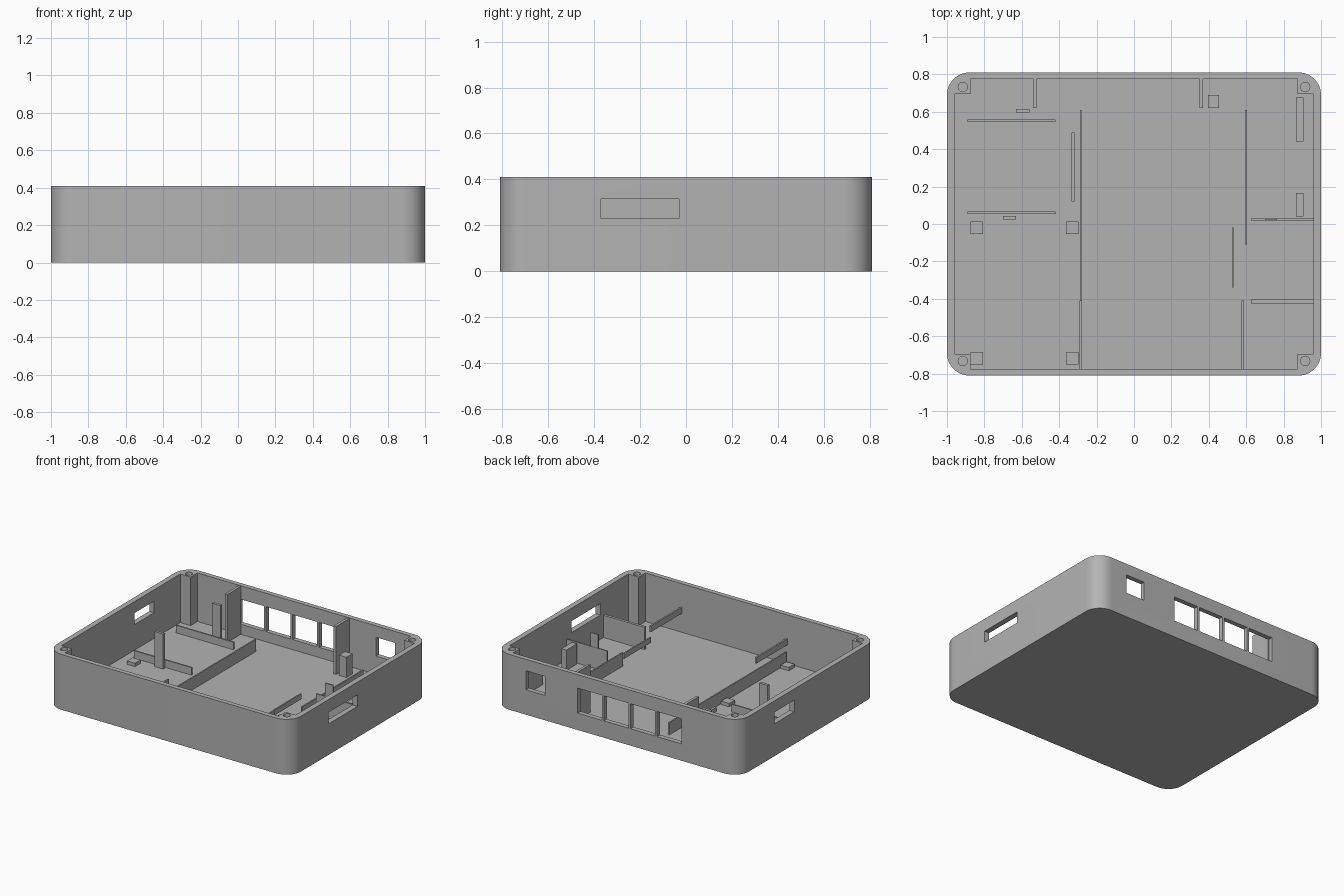
import bpy, bmesh
from math import cos, sin, radians
from mathutils import Matrix

cube = bpy.data.objects.get("Cube")
if cube:
    bpy.data.objects.remove(cube, do_unlink=True)

HX, HY, TOP = 1.0, 0.81, 0.41
WALL_X, WALL_Y, FLOOR = 0.96, 0.775, 0.05
POST_X, POST_Y = 0.875, 0.695

grey = bpy.data.materials.new("plain grey")
grey.use_nodes = True
colour = (0.45, 0.45, 0.45, 1)
grey.diffuse_color = colour
grey.node_tree.nodes["Principled BSDF"].inputs["Base Color"].default_value = colour


def finish(name, bm):
    bmesh.ops.recalc_face_normals(bm, faces=bm.faces[:])
    mesh = bpy.data.meshes.new(name)
    bm.to_mesh(mesh)
    bm.free()
    mesh.materials.append(grey)
    ob = bpy.data.objects.new(name, mesh)
    bpy.context.collection.objects.link(ob)
    return ob


def box(name, x, y, z):
    """Box from (min, max) pairs."""
    bm = bmesh.new()
    bmesh.ops.create_cube(bm, size=1)
    for v in bm.verts:
        v.co = [lo + (c + 0.5) * (hi - lo) for c, (lo, hi) in zip(v.co, (x, y, z))]
    return finish(name, bm)


def rounded_slab(name, radius, steps=12):
    bm = bmesh.new()
    ring = []
    for q, (sx, sy) in enumerate([(1, 1), (-1, 1), (-1, -1), (1, -1)]):
        for i in range(steps + 1):
            a = radians(90 * (q + i / steps))
            ring.append(bm.verts.new((sx * (HX - radius) + radius * cos(a),
                                      sy * (HY - radius) + radius * sin(a), 0)))
    face = bm.faces.new(ring)
    up = bmesh.ops.extrude_face_region(bm, geom=[face])["geom"]
    bmesh.ops.translate(bm, vec=(0, 0, TOP),
                        verts=[g for g in up if isinstance(g, bmesh.types.BMVert)])
    return finish(name, bm)


def cut(target, cutter):
    cutter.hide_render = True
    mod = target.modifiers.new("cut", "BOOLEAN")
    mod.operation, mod.solver, mod.object = "DIFFERENCE", "EXACT", cutter
    bpy.context.view_layer.objects.active = target
    bpy.ops.object.modifier_apply(modifier=mod.name)
    bpy.data.objects.remove(cutter, do_unlink=True)


# Open tray, its cavity leaves four square corner posts
case = rounded_slab("case_body", 0.12)
cut(case, box("cavity_long", (-WALL_X, WALL_X), (-POST_Y, POST_Y), (FLOOR, 0.6)))
cut(case, box("cavity_wide", (-POST_X, POST_X), (-WALL_Y, WALL_Y), (FLOOR, 0.6)))

# Screw holes in the corner posts
for sx in (-1, 1):
    for sy in (-1, 1):
        bm = bmesh.new()
        bmesh.ops.create_cone(bm, cap_ends=True, segments=24, radius1=0.025, radius2=0.025,
                              depth=0.4, matrix=Matrix.Translation((sx * 0.915, sy * 0.732, 0.4)))
        cut(case, finish("screw_hole", bm))

# Side slots, back socket and row of four back windows
cut(case, box("right_slot", (-1.1, -0.9), (0.16, 0.39), (0.24, 0.325)))
cut(case, box("left_slot", (0.9, 1.1), (-0.37, -0.03), (0.23, 0.315)))
cut(case, box("back_socket", (0.59, 0.745), (0.7, 0.9), (0.185, 0.325)))
for i in range(4):
    x = -0.53 + i * 0.2175
    cut(case, box("back_window", (x, x + 0.2), (0.7, 0.9), (0.125, 0.31)))

bpy.ops.object.select_all(action="DESELECT")
case.select_set(True)
bpy.context.view_layer.objects.active = case
bpy.ops.object.shade_smooth_by_angle(angle=radians(30))

BASE = FLOOR - 0.01  # parts sink slightly into the floor

# Tall fins either side of the windows
for x in (-0.53, 0.36):
    box("window_fin", (x - 0.01, x + 0.01), (0.62, 0.78), (BASE, 0.405))

# Rails that hold the small board on the right, with clip posts
for y in (0.06, 0.552):
    box("board_rail", (-0.89, -0.42), (y - 0.006, y + 0.006), (BASE, 0.105))
box("back_clip_post", (-0.63, -0.56), (0.595, 0.615), (BASE, 0.32))
box("front_clip_post", (-0.70, -0.63), (0.023, 0.043), (BASE, 0.31))

# Long dividing rails
box("right_divider", (-0.29, -0.28), (-0.76, 0.61), (BASE, 0.14))
box("left_divider", (0.593, 0.603), (-0.11, 0.61), (BASE, 0.15))
box("low_rail", (-0.333, -0.317), (0.12, 0.49), (BASE, 0.08))
box("raised_bar", (0.523, 0.533), (-0.34, -0.02), (0.155, 0.195))

# Bars reaching in from the front wall
for x in (-0.285, 0.582):
    box("front_bar", (x - 0.006, x + 0.006), (-0.78, -0.41), (0.19, 0.235))

# Shelf plates below the left slot
box("shelf_front", (0.625, 0.965), (-0.425, -0.405), (BASE, 0.215))
box("shelf_back", (0.625, 0.965), (0.02, 0.03), (BASE, 0.205))
box("shelf_clip_post", (0.70, 0.765), (0.018, 0.028), (BASE, 0.305))

# Support blocks at the back left
box("socket_block", (0.395, 0.455), (0.62, 0.69), (BASE, 0.2))
box("side_block_back", (0.865, 0.905), (0.44, 0.675), (BASE, 0.2))
box("side_block_front", (0.865, 0.905), (0.04, 0.165), (BASE, 0.2))

# Low mounting pads
for x in (-0.84, -0.33):
    for y in (-0.02, -0.718):
        box("mounting_pad", (x - 0.033, x + 0.033), (y - 0.033, y + 0.033), (BASE, 0.075))
